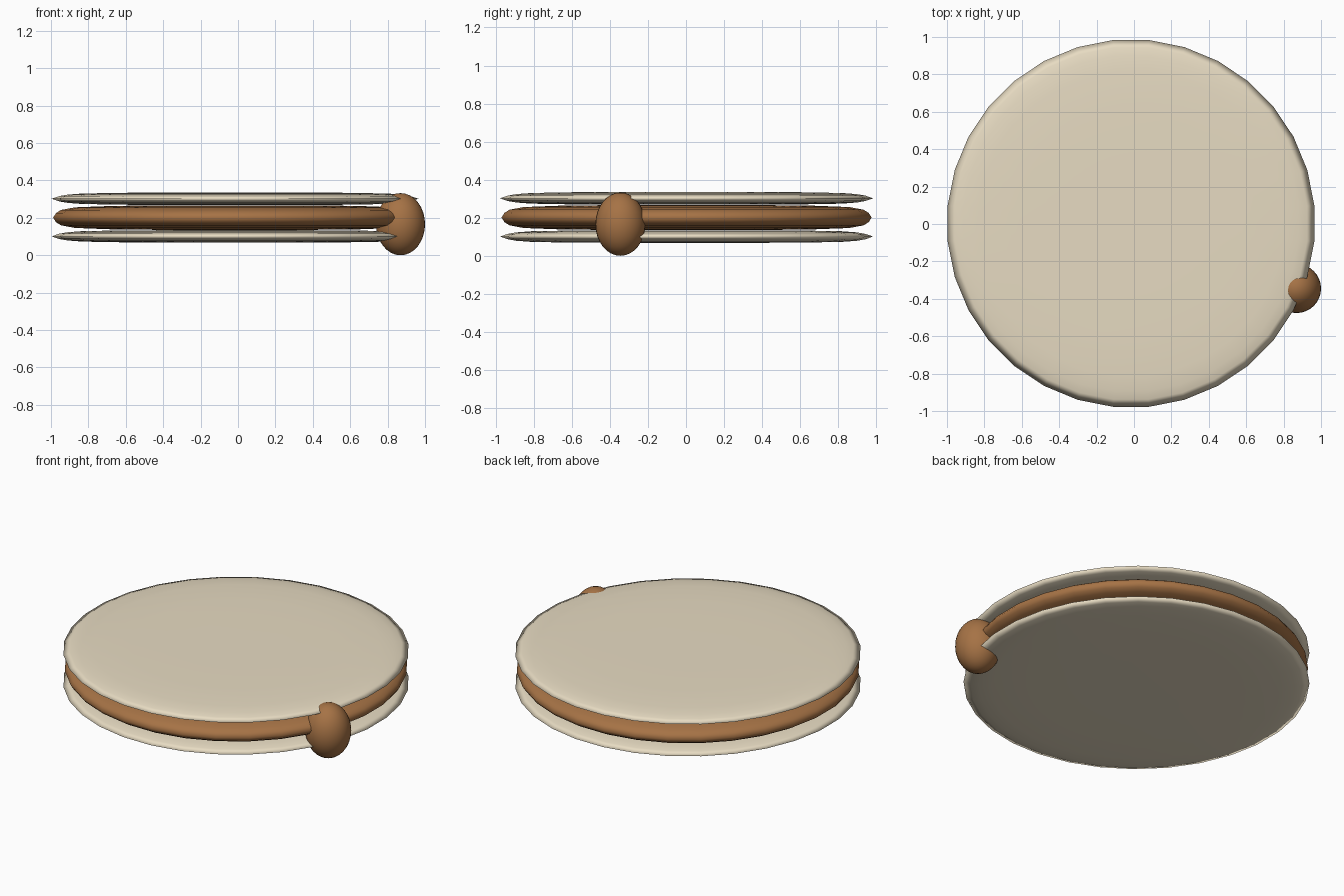
import bpy, bmesh, math

if "Cube" in bpy.data.objects:
    bpy.data.objects.remove(bpy.data.objects["Cube"])

SIDES = 32
CX, CY = -0.016, 0.003


def material(name, color):
    m = bpy.data.materials.new(name)
    m.diffuse_color = color
    m.use_nodes = True
    m.node_tree.nodes["Principled BSDF"].inputs["Base Color"].default_value = m.diffuse_color
    return m


cream = material("wafer_cream", (0.80, 0.71, 0.54, 1))
brown = material("filling_brown", (0.38, 0.17, 0.06, 1))


def lens_disc(name, z, profile, mat):
    """Lathe a mirrored half profile (radius, height) into a disc."""
    rows = [(r, -h) for r, h in reversed(profile[1:])] + profile
    bm = bmesh.new()
    rings = []
    for r, h in rows:
        ring = []
        for i in range(SIDES):
            a = 2 * math.pi * (i + 0.5) / SIDES
            ring.append(bm.verts.new((r * math.cos(a), r * math.sin(a), h)))
        rings.append(ring)
    for lo, hi in zip(rings, rings[1:]):
        for i in range(SIDES):
            j = (i + 1) % SIDES
            bm.faces.new((lo[i], lo[j], hi[j], hi[i]))
    bm.faces.new(rings[0][::-1])
    bm.faces.new(rings[-1])
    for f in bm.faces:
        f.smooth = True
    me = bpy.data.meshes.new(name)
    bm.to_mesh(me)
    bm.free()
    me.materials.append(mat)
    ob = bpy.data.objects.new(name, me)
    ob.location = (CX, CY, z)
    bpy.context.collection.objects.link(ob)
    return ob


# Two thin wafers with a sharp rim
wafer = [(0.985, 0), (0.945, 0.014), (0.90, 0.022), (0.82, 0.028), (0.60, 0.032), (0.30, 0.033)]
lens_disc("lower_wafer", 0.101, wafer, cream)
lens_disc("upper_wafer", 0.302, wafer, cream)

# Thicker filling between them
filling = [(0.977, 0), (0.962, 0.024), (0.935, 0.041), (0.86, 0.055), (0.65, 0.063), (0.30, 0.066)]
lens_disc("filling", 0.201, filling, brown)

# Drip bulging out of the rim
bpy.ops.mesh.primitive_uv_sphere_add(segments=32, ring_count=16, radius=1, location=(0.869, -0.345, 0.166))
drip = bpy.context.object
drip.name = "filling_drip"
drip.scale = (0.131, 0.131, 0.166)
drip.data.materials.append(brown)
bpy.ops.object.shade_smooth()
